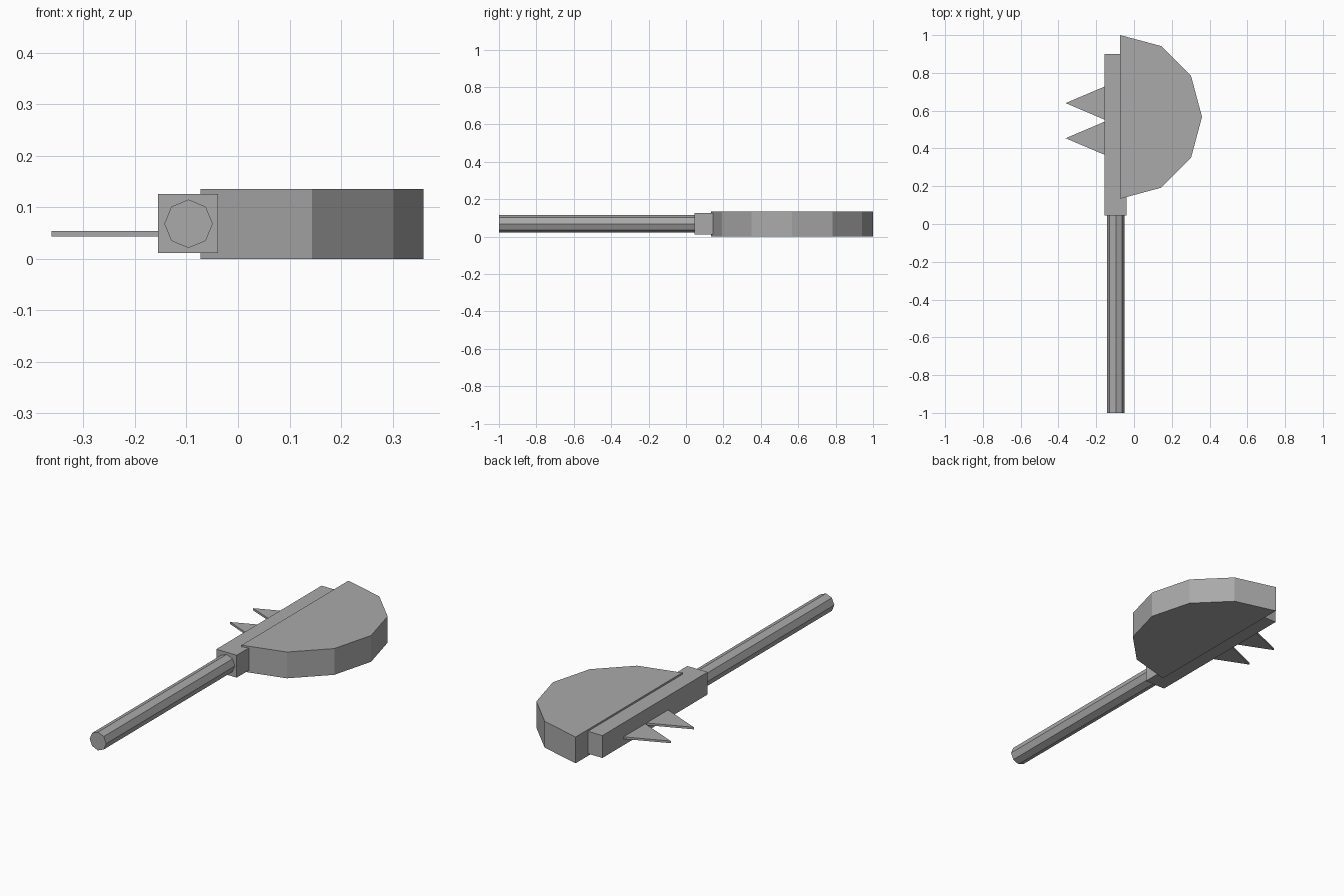
import bpy, bmesh, math
from mathutils import Matrix, Vector

cube = bpy.data.objects.get("Cube")
if cube:
    bpy.data.objects.remove(cube, do_unlink=True)

grey = bpy.data.materials.new("plain_grey")
grey.use_nodes = True
colour = (0.4, 0.4, 0.4, 1)
grey.diffuse_color = colour
grey.node_tree.nodes["Principled BSDF"].inputs["Base Color"].default_value = colour


def finish(name, bm):
    bmesh.ops.recalc_face_normals(bm, faces=bm.faces)
    mesh = bpy.data.meshes.new(name)
    bm.to_mesh(mesh)
    bm.free()
    mesh.materials.append(grey)
    obj = bpy.data.objects.new(name, mesh)
    bpy.context.collection.objects.link(obj)
    return obj


def slab(name, outline, bottom, top):
    """Extrude a flat outline upwards."""
    bm = bmesh.new()
    face = bm.faces.new([bm.verts.new((x, y, bottom)) for x, y in outline])
    up = bmesh.ops.extrude_face_region(bm, geom=[face])["geom"]
    bmesh.ops.translate(bm, vec=(0, 0, top - bottom),
                        verts=[v for v in up if isinstance(v, bmesh.types.BMVert)])
    return finish(name, bm)


# Half-round blade
radius, blade_x, blade_y = 0.433, -0.073, 0.567
arc = [math.radians(a) for a in range(-90, 91, 30)]
slab("blade", [(blade_x + radius * math.cos(a), blade_y + radius * math.sin(a))
               for a in arc], 0, 0.135)

# Square head block
left, right, front, back = -0.155, -0.039, 0.045, 0.9
slab("head_block", [(left, front), (right, front), (right, back), (left, back)],
     0.011, 0.126)

# Two flat spikes opposite the blade
for name, y in (("rear_spike", 0.64), ("front_spike", 0.454)):
    slab(name, [(left, y - 0.088), (left, y + 0.088), (-0.362, y)], 0.043, 0.054)

# Eight-sided handle, butted into the head block
bm = bmesh.new()
length = front + 1.02
bmesh.ops.create_cone(bm, cap_ends=True, segments=8, radius1=0.047, radius2=0.047,
                      depth=length,
                      matrix=Matrix.Translation(Vector((-0.096, length / 2 - 1, 0.068)))
                      @ Matrix.Rotation(math.pi / 2, 4, "X"))
finish("handle", bm)
